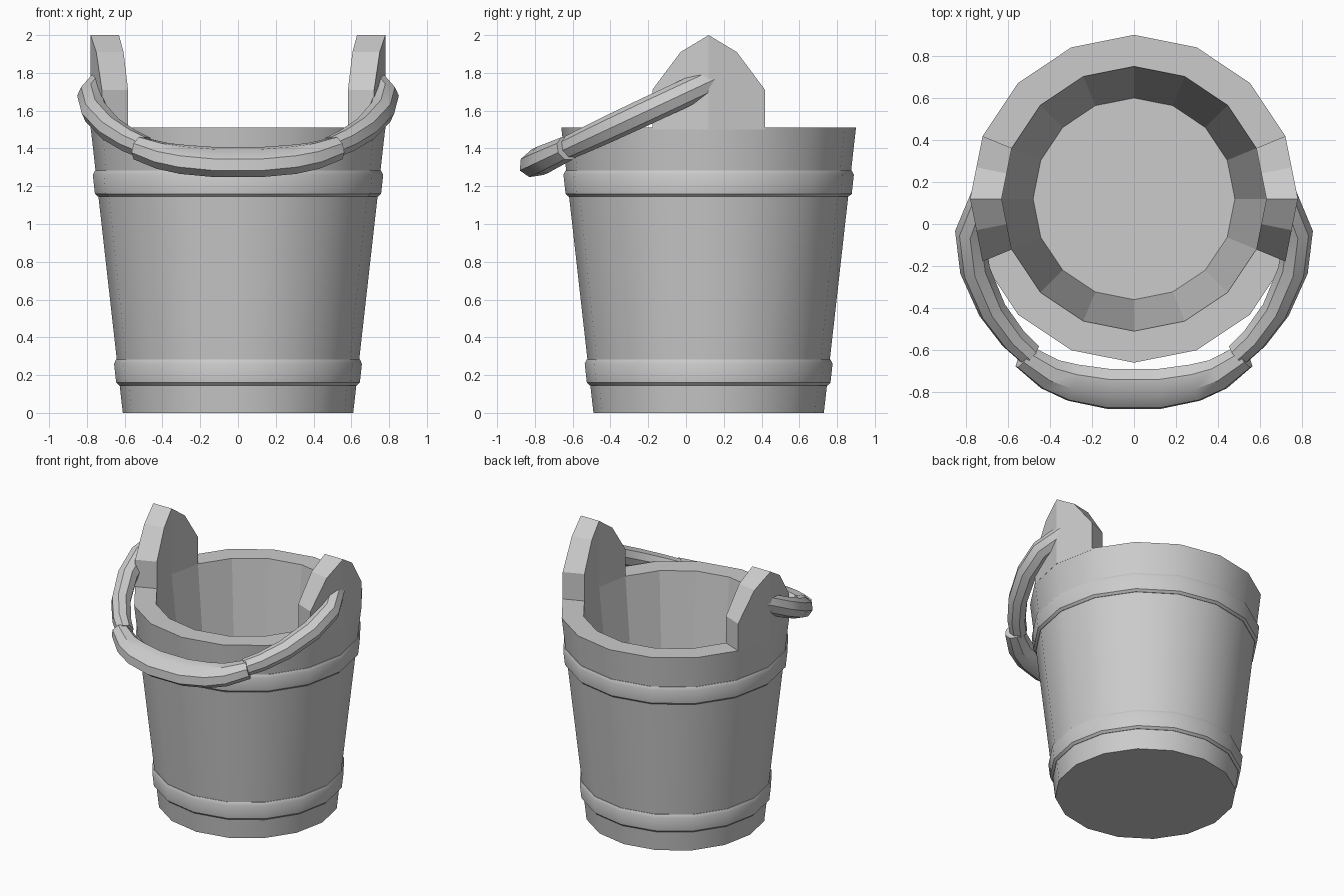
import bpy, bmesh, math
from mathutils import Vector

if "Cube" in bpy.data.objects:
    bpy.data.objects.remove(bpy.data.objects["Cube"])

CY = 0.12       # bucket axis sits slightly behind the origin
SIDES = 16


def skin(name, rings, loop=False, smooth=True):
    """Bridge equal-length rings of points; cap the ends unless looped."""
    bm = bmesh.new()
    vr = [[bm.verts.new(p) for p in r] for r in rings]
    n = len(vr[0])
    for a, b in zip(vr, vr[1:] + (vr[:1] if loop else [])):
        for i in range(n):
            j = (i + 1) % n
            bm.faces.new((a[i], a[j], b[j], b[i]))
    if not loop:
        bm.faces.new(vr[0])
        bm.faces.new(vr[-1])
    bmesh.ops.recalc_face_normals(bm, faces=bm.faces)
    me = bpy.data.meshes.new(name)
    bm.to_mesh(me)
    bm.free()
    ob = bpy.data.objects.new(name, me)
    bpy.context.collection.objects.link(ob)
    if smooth:
        bpy.ops.object.select_all(action='DESELECT')
        ob.select_set(True)
        bpy.context.view_layer.objects.active = ob
        bpy.ops.object.shade_smooth_by_angle(angle=math.radians(35))
    return ob


def circle(r, z):
    return [(r * math.cos(math.tau * i / SIDES), CY + r * math.sin(math.tau * i / SIDES), z)
            for i in range(SIDES)]


def wall(z):
    return 0.61 + 0.17 * z / 1.51


# Bucket body: smooth outside, faceted inside
body = skin("bucket_body", [circle(0.61, 0), circle(0.78, 1.51), circle(0.63, 1.51), circle(0.48, 0.15)])
for p in body.data.polygons:
    out = p.normal.x * p.center.x + p.normal.y * (p.center.y - CY)
    if out < 0.01:
        p.use_smooth = False

# Two hoops with bevelled edges
for name, z in (("lower_hoop", 0.145), ("upper_hoop", 1.145)):
    prof = [(-0.01, 0), (0.003, 0), (0.017, 0.015), (0.017, 0.115), (0.004, 0.137), (-0.01, 0.137)]
    skin(name, [circle(wall(z + h) + d, z + h) for d, h in prof], loop=True)

# Raised ears following the rim
step = math.tau / SIDES
tops = [1.71, 1.91, 2.0, 1.91, 1.71]


def rim(r, k):
    pts = [Vector((r * math.cos(a), CY + r * math.sin(a), 0)) for a in (-step, 0, step)]
    return pts[k // 2] if k % 2 == 0 else (pts[k // 2] + pts[k // 2 + 1]) / 2


for name, s in (("left_ear", -1), ("right_ear", 1)):
    cols = []
    for k, top in enumerate(tops):
        o, i = rim(0.78, k), rim(0.63, k)
        cols.append([(s * p.x, p.y, z) for p, z in ((o, 1.5), (o, top), (i, top), (i, 1.5))])
    skin(name, cols, smooth=False)

# Handle lies in a plane sloping down to the front
SLOPE = 0.468
NORMAL = Vector((0, -SLOPE, 1)).normalized()


def tube(name, path):
    """path: x, y, in-plane half width, half thickness"""
    pts = [Vector((x, y, 1.695 + SLOPE * y)) for x, y, w, t in path]
    rings = []
    for k, c in enumerate(pts):
        tan = (pts[min(k + 1, len(pts) - 1)] - pts[max(k - 1, 0)]).normalized()
        side = tan.cross(NORMAL)
        w, t = path[k][2:]
        rings.append([c + side * w * math.cos(a) + NORMAL * t * math.sin(a)
                      for a in (math.tau * i / 8 for i in range(8))])
    return skin(name, rings)


arm = [(0.715, 0.14, 0.06, 0.07), (0.78, -0.04, 0.072, 0.072), (0.757, -0.22, 0.072, 0.072),
       (0.675, -0.41, 0.068, 0.07), (0.575, -0.545, 0.064, 0.066), (0.495, -0.62, 0.06, 0.062)]
for name, s in (("left_handle_arm", -1), ("right_handle_arm", 1)):
    tube(name, [(s * x, y, w, t) for x, y, w, t in arm])

# Thicker hand grip in the middle
half = [(0.525, -0.63, 0.065, 0.066), (0.40, -0.715, 0.085, 0.072), (0.29, -0.755, 0.098, 0.075),
        (0.12, -0.785, 0.105, 0.075)]
tube("handle_grip", half + [(-x, y, w, t) for x, y, w, t in reversed(half)])
